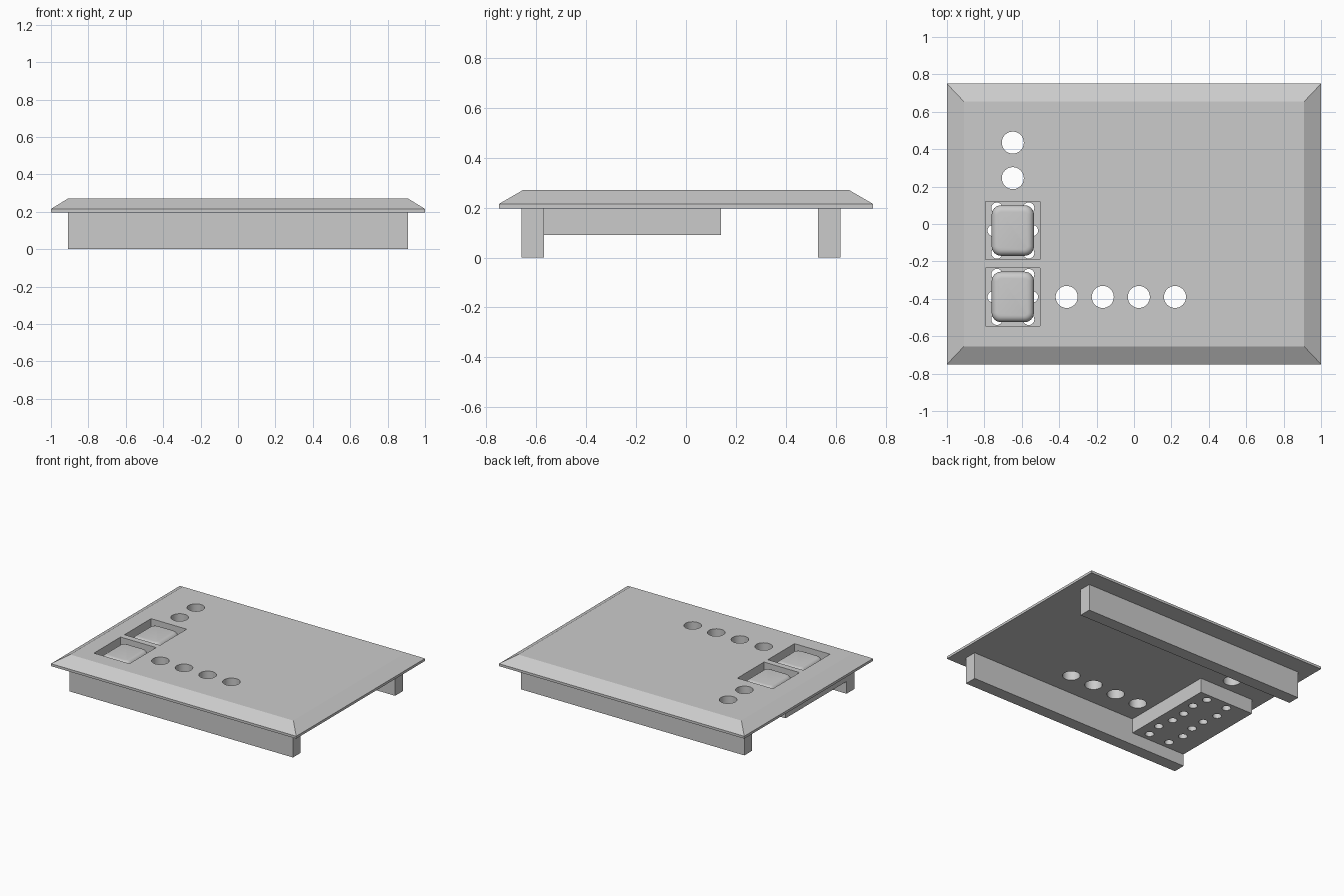
import bpy, bmesh, math
from mathutils import Matrix

cube = bpy.data.objects.get("Cube")
if cube:
    bpy.data.objects.remove(cube, do_unlink=True)

grey = bpy.data.materials.new("plain_grey")
grey.use_nodes = True
grey.diffuse_color = (0.6, 0.6, 0.6, 1)
grey.node_tree.nodes["Principled BSDF"].inputs["Base Color"].default_value = (0.6, 0.6, 0.6, 1)


def make(name, bm):
    bmesh.ops.recalc_face_normals(bm, faces=bm.faces)
    mesh = bpy.data.meshes.new(name)
    bm.to_mesh(mesh)
    bm.free()
    mesh.materials.append(grey)
    ob = bpy.data.objects.new(name, mesh)
    bpy.context.collection.objects.link(ob)
    return ob


def box(name, x, y, z):
    """Box from (low, high) ranges on each axis."""
    bm = bmesh.new()
    bmesh.ops.create_cube(bm, size=1)
    for v in bm.verts:
        v.co = [r[0] if c < 0 else r[1] for c, r in zip(v.co, (x, y, z))]
    return make(name, bm)


def drill(name, points, radius, z):
    """Set of vertical cylinders used for cutting."""
    bm = bmesh.new()
    for x, y in points:
        bmesh.ops.create_cone(bm, cap_ends=True, segments=32, radius1=radius, radius2=radius,
                              depth=z[1] - z[0],
                              matrix=Matrix.Translation((x, y, sum(z) / 2)))
    return make(name, bm)


def cut(target, cutter):
    mod = target.modifiers.new("cut", "BOOLEAN")
    mod.operation = "DIFFERENCE"
    mod.solver = "EXACT"
    mod.object = cutter
    bpy.context.view_layer.update()
    deps = bpy.context.evaluated_depsgraph_get()
    mesh = bpy.data.meshes.new_from_object(target.evaluated_get(deps))
    target.modifiers.clear()
    target.data = mesh
    bpy.data.objects.remove(cutter, do_unlink=True)


def smooth(ob):
    bpy.ops.object.select_all(action="DESELECT")
    ob.select_set(True)
    bpy.context.view_layer.objects.active = ob
    bpy.ops.object.shade_smooth_by_angle(angle=math.radians(30))


# Top plate: thin rim with a sloped edge up to the flat top
bm = bmesh.new()
rings = []
for hx, hy, z in ((1, 0.75, 0.197), (1, 0.75, 0.215), (0.91, 0.655, 0.27)):
    rings.append([bm.verts.new((sx * hx, sy * hy, z))
                  for sx, sy in ((-1, -1), (1, -1), (1, 1), (-1, 1))])
for low, high in zip(rings, rings[1:]):
    for i in range(4):
        j = (i + 1) % 4
        bm.faces.new((low[i], low[j], high[j], high[i]))
bm.faces.new(rings[0])
bm.faces.new(rings[-1])
plate = make("top_plate", bm)

# Support rails and the housing under the keys
box("front_rail", (-0.91, 0.91), (-0.66, -0.57), (0, 0.197))
box("back_rail", (-0.91, 0.91), (0.53, 0.62), (0, 0.197))
housing = box("key_housing", (-0.91, -0.465), (-0.57, 0.14), (0.09, 0.197))

# Round holes through the plate
holes = [(-0.648, 0.435), (-0.648, 0.245)]
holes += [(-0.36 + 0.193 * i, -0.39) for i in range(4)]
cut(plate, drill("hole_cutter", holes, 0.059, (0.1, 0.4)))

# Key pockets, pin holes and key caps
key_x, floor = -0.648, 0.15
for label, key_y in (("front", -0.39), ("back", -0.035)):
    for target in (plate, housing):
        cut(target, box("pocket_cutter", (key_x - 0.145, key_x + 0.145),
                        (key_y - 0.155, key_y + 0.155), (floor, 0.4)))
    pins = [(key_x + s * dx, key_y + dy) for s in (-1, 1)
            for dx, dy in ((0.085, -0.12), (0.105, 0), (0.085, 0.12))]
    cut(housing, drill("pin_cutter", pins, 0.03, (0.05, 0.18)))

    cap = box(label + "_key_cap", (key_x - 0.113, key_x + 0.113),
              (key_y - 0.135, key_y + 0.135), (floor + 0.005, 0.256))
    bm = bmesh.new()
    bm.from_mesh(cap.data)
    upright = [e for e in bm.edges if abs(e.verts[0].co.z - e.verts[1].co.z) > 0.01]
    bmesh.ops.bevel(bm, geom=upright, offset=0.05, segments=6, profile=0.5, affect="EDGES")
    top = max(v.co.z for v in bm.verts)
    rim = [e for e in bm.edges if all(v.co.z > top - 0.001 for v in e.verts)]
    bmesh.ops.bevel(bm, geom=rim, offset=0.035, segments=6, profile=0.5, affect="EDGES")
    bm.to_mesh(cap.data)
    bm.free()
    smooth(cap)

smooth(plate)
smooth(housing)
